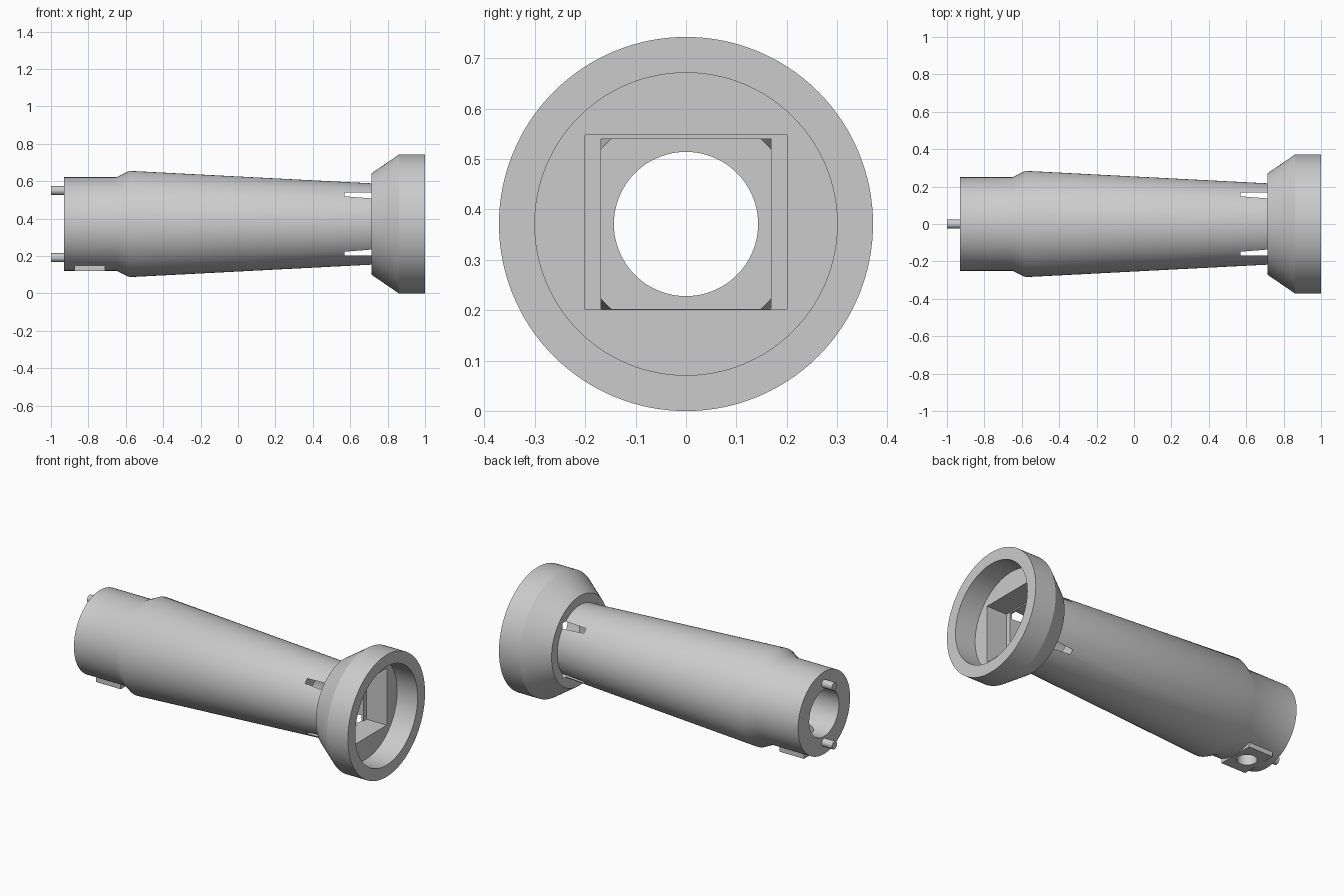
import bpy, bmesh, math
from mathutils import Matrix, Vector

AXIS_Z = 0.371
SEGMENTS = 128

cube = bpy.data.objects.get("Cube")
if cube:
    bpy.data.objects.remove(cube, do_unlink=True)

grey = bpy.data.materials.new("plain grey")
grey.use_nodes = True
colour = (0.6, 0.6, 0.6, 1.0)
grey.diffuse_color = colour
grey.node_tree.nodes["Principled BSDF"].inputs["Base Color"].default_value = colour


def finish(bm, name):
    bmesh.ops.recalc_face_normals(bm, faces=bm.faces[:])
    mesh = bpy.data.meshes.new(name)
    bm.to_mesh(mesh)
    bm.free()
    mesh.materials.append(grey)
    obj = bpy.data.objects.new(name, mesh)
    bpy.context.collection.objects.link(obj)
    return obj


def lathe(name, profile, closed):
    """Turn (x, radius) points around the long axis."""
    bm = bmesh.new()
    verts = [bm.verts.new((x, 0, AXIS_Z + r)) for x, r in profile]
    edges = [bm.edges.new(pair) for pair in zip(verts, verts[1:])]
    if closed:
        edges.append(bm.edges.new((verts[-1], verts[0])))
    bmesh.ops.spin(bm, geom=verts + edges, cent=(0, 0, AXIS_Z), axis=(1, 0, 0),
                   angle=math.tau, steps=SEGMENTS, use_merge=False)
    bmesh.ops.remove_doubles(bm, verts=bm.verts[:], dist=0.0001)
    return finish(bm, name)


def box(name, low, high):
    low, high = Vector(low), Vector(high)
    bm = bmesh.new()
    bmesh.ops.create_cube(bm, size=1, matrix=Matrix.Translation((low + high) / 2)
                          @ Matrix.Diagonal((high - low).to_4d()))
    return finish(bm, name)


def cylinder(name, centre, radius, depth, turn=Matrix()):
    bm = bmesh.new()
    bmesh.ops.create_cone(bm, cap_ends=True, segments=48, radius1=radius, radius2=radius,
                          depth=depth, matrix=Matrix.Translation(centre) @ turn)
    return finish(bm, name)


def activate(obj):
    bpy.ops.object.select_all(action="DESELECT")
    obj.select_set(True)
    bpy.context.view_layer.objects.active = obj


def combine(obj, other, operation):
    mod = obj.modifiers.new("cut", "BOOLEAN")
    mod.operation, mod.solver, mod.object = operation, "EXACT", other
    activate(obj)
    bpy.ops.object.modifier_apply(modifier=mod.name)
    bpy.data.objects.remove(other, do_unlink=True)


def square_cutter():
    h = 0.169
    return box("square_cutter", (0.57, -h, AXIS_Z - h), (0.8, h, AXIS_Z + h))


# Tapered tube with a straight collar and a round bore
body = lathe("tapered_body", [(-0.93, 0.143), (-0.93, 0.25), (-0.65, 0.25), (-0.58, 0.284),
                              (0.72, 0.217), (0.72, 0.143)], True)

# Square boss under the collar, with a hole into the bore
combine(body, box("boss", (-0.875, -0.115, 0.12), (-0.71, 0.115, 0.16)), "UNION")
combine(body, cylinder("boss_hole", (-0.792, 0, 0.2), 0.055, 0.3), "DIFFERENCE")

# Square socket whose corners break through the wall as four slots
combine(body, square_cutter(), "DIFFERENCE")

# Flared head with a round recess, a rectangular pocket and the square socket
head = lathe("flared_head", [(0.715, 0), (0.715, 0.272), (0.86, 0.371), (1, 0.371),
                             (1, 0.3), (0.862, 0.3), (0.862, 0)], False)
combine(head, box("pocket", (0.727, -0.2, 0.2015), (0.9, 0.2, 0.5475)), "DIFFERENCE")
combine(head, square_cutter(), "DIFFERENCE")

# Two locating pins on the collar end
parts = [body, head]
turn = Matrix.Rotation(math.pi / 2, 4, "Y")
for name, side in (("upper_pin", 1), ("lower_pin", -1)):
    parts.append(cylinder(name, (-0.96, 0, AXIS_Z + side * 0.179), 0.024, 0.08, turn))

for part in parts:
    activate(part)
    bpy.ops.object.shade_smooth_by_angle(angle=math.radians(30))
